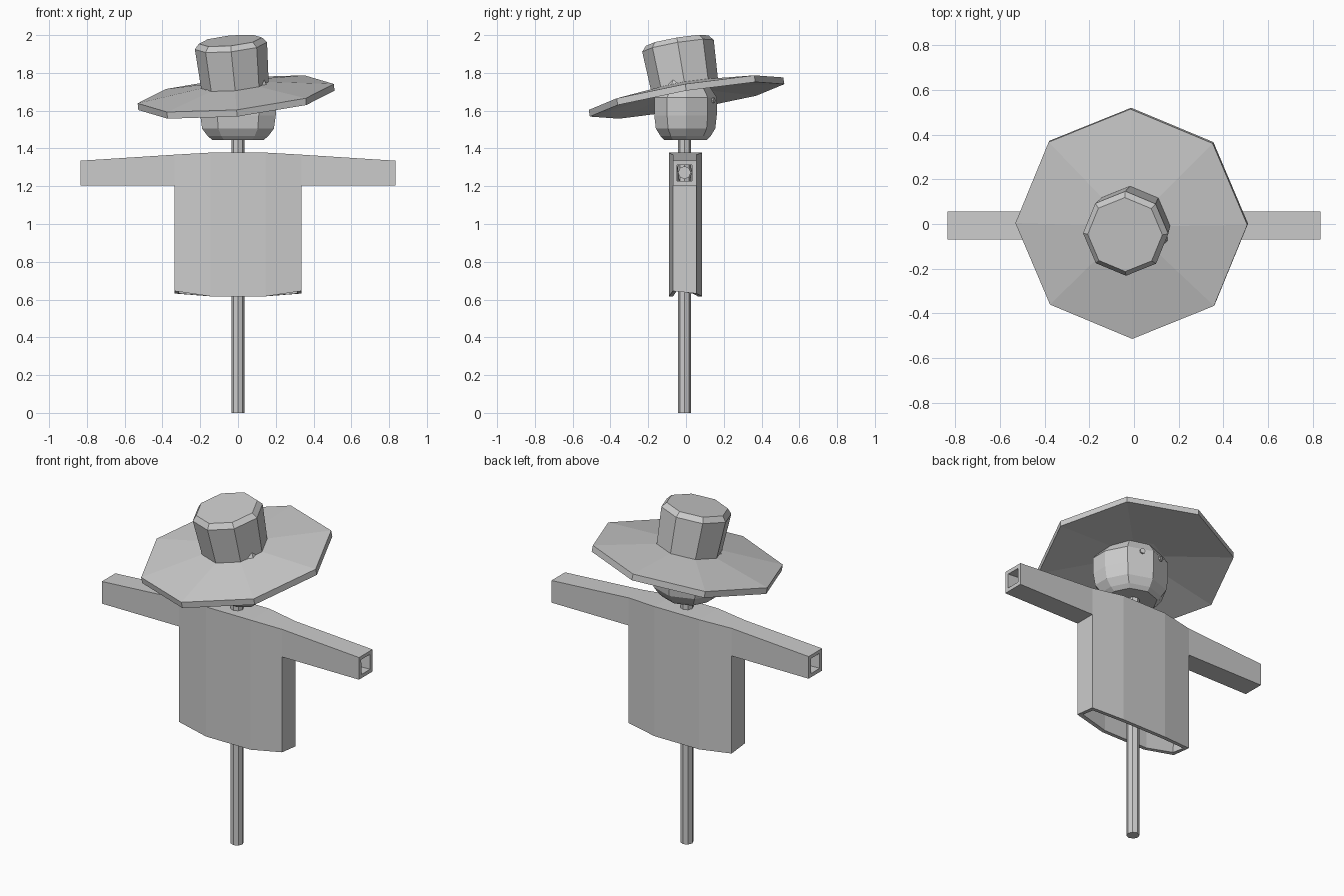
import bpy, bmesh, math
from mathutils import Vector, Matrix

if "Cube" in bpy.data.objects:
    bpy.data.objects.remove(bpy.data.objects["Cube"])


def finish(name, bm):
    bmesh.ops.remove_doubles(bm, verts=bm.verts, dist=0.0005)
    bmesh.ops.recalc_face_normals(bm, faces=bm.faces)
    me = bpy.data.meshes.new(name)
    bm.to_mesh(me)
    bm.free()
    ob = bpy.data.objects.new(name, me)
    bpy.context.collection.objects.link(ob)
    return ob


def loft(name, rings):
    """Skin a stack of equal-length point rings and cap both ends."""
    bm = bmesh.new()
    rows = [[bm.verts.new(p) for p in r] for r in rings]
    n = len(rows[0])
    for a, b in zip(rows, rows[1:]):
        for i in range(n):
            j = (i + 1) % n
            bm.faces.new((a[i], a[j], b[j], b[i]))
    bm.faces.new(rows[0])
    bm.faces.new(rows[-1])
    return finish(name, bm)


def ring(r, z, n=8, start=0.0):
    return [Vector((r * math.cos(start + math.tau * i / n),
                    r * math.sin(start + math.tau * i / n), z)) for i in range(n)]


# Upright pole and crossbar
Y0 = -0.008
pole = loft("pole", [ring(0.035, 0), ring(0.035, 1.5)])
pole.location.y = Y0
bar = loft("crossbar", [ring(0.034, -0.77), ring(0.034, 0.77)])
bar.rotation_euler.y = math.pi / 2
bar.location = (0, Y0, 1.272)

# Hollow shirt: columns of (x, front y, back y, hem front z, hem back z, top z)
ARM = 1.205
cols = [(-0.335, -0.07, 0.055, 0.645, 0.632, 1.367),
        (-0.145, -0.09, 0.085, 0.617, 0.617, 1.378),
        (0.145, -0.09, 0.085, 0.617, 0.617, 1.378),
        (0.335, -0.07, 0.055, 0.645, 0.632, 1.367)]
bm = bmesh.new()


def quad(*pts):
    bm.faces.new([bm.verts.new(p) for p in pts])


for a, b in zip(cols, cols[1:]):
    for k in (1, 2):
        quad((a[0], a[k], a[k + 2]), (b[0], b[k], b[k + 2]), (b[0], b[k], ARM), (a[0], a[k], ARM))
        quad((a[0], a[k], ARM), (b[0], b[k], ARM), (b[0], b[k], b[5]), (a[0], a[k], a[5]))
    quad((a[0], a[1], a[5]), (b[0], b[1], b[5]), (b[0], b[2], b[5]), (a[0], a[2], a[5]))
for s, (x, f, k, hf, hk, t) in ((-1, cols[0]), (1, cols[-1])):
    quad((x, f, hf), (x, k, hk), (x, k, ARM), (x, f, ARM))
    e, te = s * 0.835, 1.335
    for y in (f, k):
        quad((x, y, ARM), (e, y, ARM), (e, y, te), (x, y, t))
    quad((x, f, ARM), (x, k, ARM), (e, k, ARM), (e, f, ARM))
    quad((x, f, t), (x, k, t), (e, k, te), (e, f, te))
# open mesh: orient every face away from the shirt's middle layer
shirt = finish("shirt", bm)
me = shirt.data
top = max(me.polygons, key=lambda p: p.center.z)
if top.normal.z < 0:
    me.flip_normals()
mod = shirt.modifiers.new("cloth", "SOLIDIFY")
mod.thickness = 0.022
mod.offset = -1
mod.use_even_offset = True

# Head: faceted outline with a ridge between the eyes, scaled up the height
half = [(0.14, 0.115), (0.2, 0.0), (0.2, -0.1), (0.11, -0.168)]
outline = [(0, 0.163)] + half + [(-x, y) for x, y in reversed(half)]
levels = [(1.445, 0.68), (1.465, 0.8), (1.505, 0.95), (1.575, 1.0),
          (1.67, 1.0), (1.72, 0.8), (1.8, 0.6)]
loft("head", [[(x * s, y * s, z) for x, y in outline] for z, s in levels])

# Button eyes
for s, side in ((-1, "left"), (1, "right")):
    eye = loft(side + "_eye", [ring(0.015, -0.01), ring(0.015, 0.008)])
    d = Vector((s * 0.05, 0.14, 0)).normalized()
    eye.rotation_euler = d.to_track_quat('Z', 'Y').to_euler()
    eye.location = (s * 0.062, 0.143, 1.655)

# Tilted hat: brim and crown share one axis
axis = Vector((-0.1, -0.168, 1)).normalized()
tilt = Vector((0, 0, 1)).rotation_difference(axis).to_matrix().to_4x4()
place = Matrix.Translation((-0.012, 0.0, 1.69)) @ tilt
for name, prof in (
        ("hat_brim", [(0.15, 0.012), (0.522, -0.036), (0.522, 0.0), (0.15, 0.05)]),
        ("hat_crown", [(0.178, 0.02), (0.192, 0.258), (0.168, 0.286)])):
    loft(name, [[place @ p for p in ring(r, z)] for r, z in prof])
